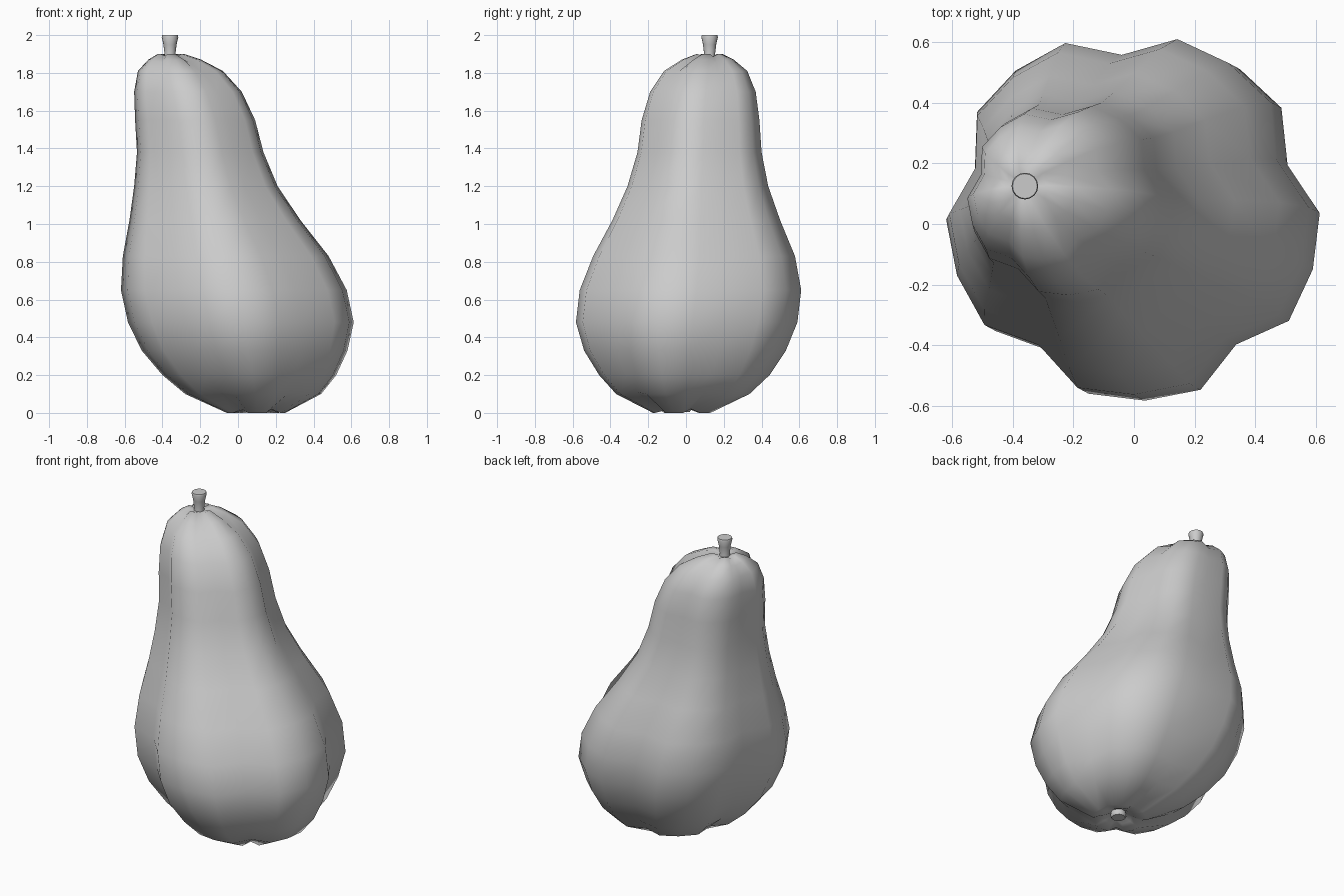
import bpy, bmesh, math

if "Cube" in bpy.data.objects:
    bpy.data.objects.remove(bpy.data.objects["Cube"])

LOBES, STEPS = 5, 4
SIDES = LOBES * STEPS


def loft(name, rings, sides, groove=1.0, turn=0.0, sharp=180):
    """Skin rings of (z, centre x, centre y, radius, groove lift) and cap both ends."""
    bm = bmesh.new()
    loops = []
    for z, cx, cy, r, lift in rings:
        loop = []
        for i in range(sides):
            a = math.radians(turn) + 2 * math.pi * i / sides
            g = i % STEPS == 0
            k = r * (groove if g else 1.0)
            loop.append(bm.verts.new((cx + k * math.cos(a), cy + k * math.sin(a),
                                      z + (lift if g else 0))))
        loops.append(loop)
    for lo, hi in zip(loops, loops[1:]):
        for i in range(sides):
            j = (i + 1) % sides
            bm.faces.new((lo[i], lo[j], hi[j], hi[i]))
    bm.faces.new(loops[0][::-1])
    bm.faces.new(loops[-1])
    me = bpy.data.meshes.new(name)
    bm.to_mesh(me)
    bm.free()
    ob = bpy.data.objects.new(name, me)
    bpy.context.collection.objects.link(ob)
    bpy.ops.object.select_all(action='DESELECT')
    ob.select_set(True)
    bpy.context.view_layer.objects.active = ob
    if sharp >= 180:
        bpy.ops.object.shade_smooth()
    else:
        bpy.ops.object.shade_smooth_by_angle(angle=math.radians(sharp))
    return ob


# Leaning five-lobed squash body, with dimples at both ends
body = [
    (0.04, 0.10, -0.02, 0.04, 0),
    (0.015, 0.10, -0.02, 0.09, 0.015),
    (0.00, 0.095, -0.02, 0.155, 0.02),
    (0.10, 0.08, -0.01, 0.36, 0.01),
    (0.20, 0.06, 0.00, 0.46, 0),
    (0.33, 0.035, 0.005, 0.545, 0),
    (0.48, 0.015, 0.015, 0.598, 0),
    (0.65, -0.022, 0.035, 0.598, 0),
    (0.83, -0.065, 0.053, 0.545, 0),
    (1.02, -0.122, 0.063, 0.453, 0),
    (1.20, -0.17, 0.07, 0.38, 0),
    (1.38, -0.20, 0.078, 0.335, 0),
    (1.55, -0.227, 0.083, 0.318, 0),
    (1.70, -0.265, 0.095, 0.285, 0),
    (1.81, -0.305, 0.108, 0.225, -0.01),
    (1.87, -0.335, 0.118, 0.14, -0.015),
    (1.90, -0.355, 0.125, 0.07, -0.015),
    (1.885, -0.36, 0.125, 0.025, 0),
]
loft("squash_body", body, SIDES, groove=0.875, turn=20)

# Flared stem
sx, sy = -0.36, 0.125
loft("stem", [(1.86, sx, sy, 0.034, 0), (1.90, sx, sy, 0.029, 0),
              (1.95, sx, sy, 0.035, 0), (1.99, sx, sy, 0.044, 0),
              (2.00, sx, sy, 0.041, 0)], 16, sharp=50)

# Blossom scar under the body
loft("blossom_scar", [(0.005, 0.10, -0.02, 0.04, 0), (0.015, 0.10, -0.02, 0.046, 0),
                      (0.06, 0.10, -0.02, 0.04, 0)], 12, sharp=50)
